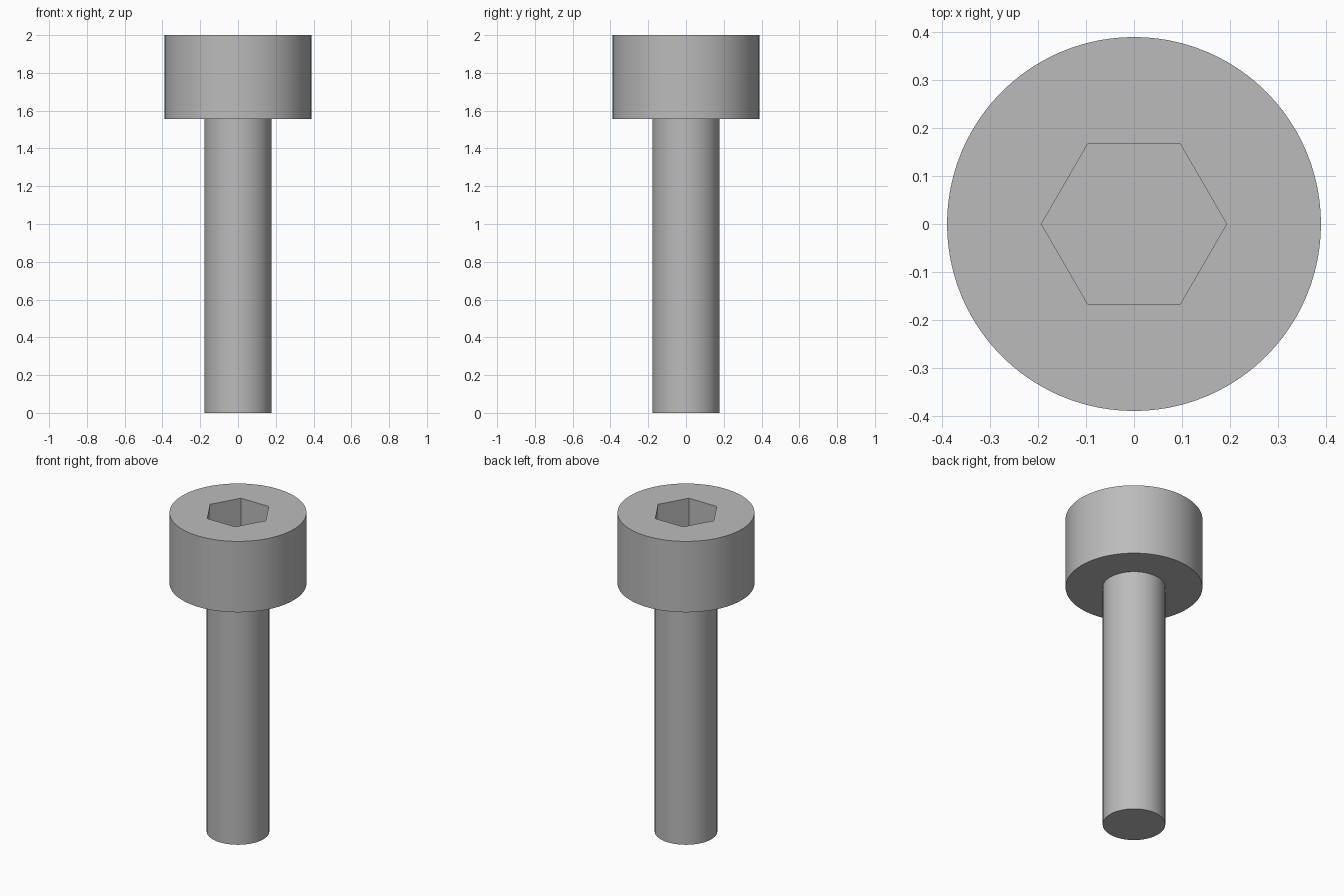
import bpy
import bmesh
import math

default = bpy.data.objects.get("Cube")
if default:
    bpy.data.objects.remove(default, do_unlink=True)

MM = 2 / 18  # one design unit in scene units
SEGMENTS = 96
HEAD_R, SHANK_R, SHANK_LEN, TOTAL = 3.5 * MM, 1.6 * MM, 14 * MM, 18 * MM
SOCKET_FLATS, SOCKET_DEPTH = 3 * MM, 2 * MM


def make_material(name, rgb):
    mat = bpy.data.materials.new(name)
    mat.use_nodes = True
    mat.diffuse_color = (*rgb, 1)
    mat.node_tree.nodes["Principled BSDF"].inputs["Base Color"].default_value = (*rgb, 1)
    return mat


def make_object(name, bm, mat):
    bmesh.ops.recalc_face_normals(bm, faces=bm.faces)
    mesh = bpy.data.meshes.new(name)
    bm.to_mesh(mesh)
    bm.free()
    mesh.materials.append(mat)
    obj = bpy.data.objects.new(name, mesh)
    bpy.context.collection.objects.link(obj)
    return obj


steel = make_material("steel grey", (0.5, 0.5, 0.5))

# Shank and cylindrical head, turned from one profile
bm = bmesh.new()
profile = [(SHANK_R, 0), (SHANK_R, SHANK_LEN), (HEAD_R, SHANK_LEN), (HEAD_R, TOTAL)]
verts = [bm.verts.new((r, 0, z)) for r, z in profile]
edges = [bm.edges.new(pair) for pair in zip(verts, verts[1:])]
bmesh.ops.spin(bm, geom=verts + edges, axis=(0, 0, 1), cent=(0, 0, 0),
               angle=math.tau, steps=SEGMENTS, use_merge=True)
bmesh.ops.remove_doubles(bm, verts=bm.verts, dist=1e-5)
bmesh.ops.holes_fill(bm, edges=[e for e in bm.edges if e.is_boundary], sides=0)
bolt = make_object("socket_head_bolt", bm, steel)

# Hexagonal socket, cut into the top of the head with corners on the x axis
bm = bmesh.new()
hex_r = SOCKET_FLATS / math.sqrt(3)
ring = [bm.verts.new((hex_r * math.cos(i * math.tau / 6),
                      hex_r * math.sin(i * math.tau / 6),
                      TOTAL - SOCKET_DEPTH)) for i in range(6)]
base = bm.faces.new(ring)
top = bmesh.ops.extrude_face_region(bm, geom=[base], use_keep_orig=True)
bmesh.ops.translate(bm, vec=(0, 0, 2 * SOCKET_DEPTH),
                    verts=[g for g in top["geom"] if isinstance(g, bmesh.types.BMVert)])
cutter = make_object("socket_cutter", bm, steel)
cutter.hide_render = True

cut = bolt.modifiers.new("socket", "BOOLEAN")
cut.operation = "DIFFERENCE"
cut.solver = "EXACT"
cut.object = cutter

# Apply the cut, drop the cutter and smooth the round walls
bpy.ops.object.select_all(action="DESELECT")
bolt.select_set(True)
bpy.context.view_layer.objects.active = bolt
bpy.ops.object.modifier_apply(modifier=cut.name)
bpy.data.objects.remove(cutter, do_unlink=True)
bpy.ops.object.shade_smooth_by_angle(angle=math.radians(30))
